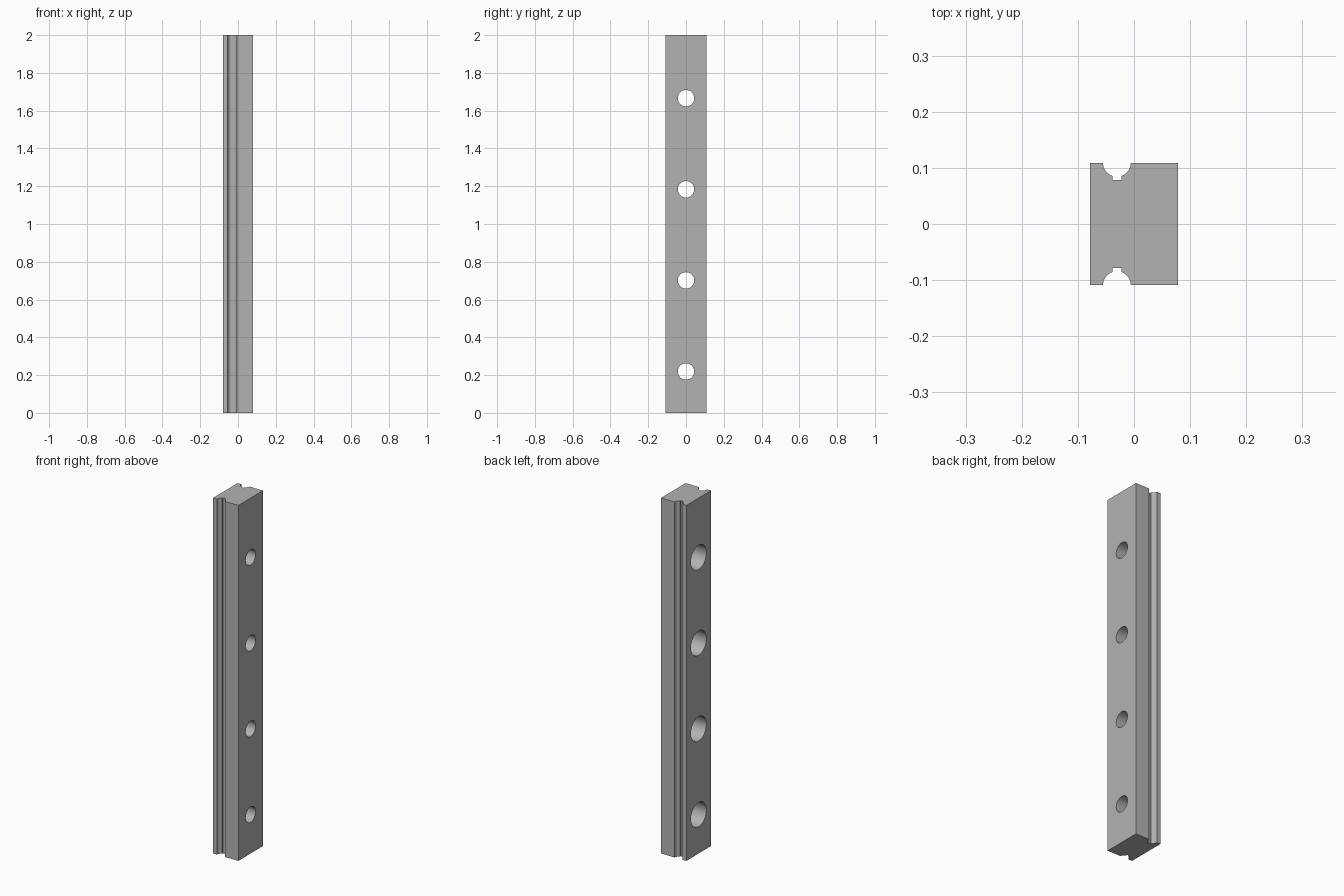
import bpy, bmesh, math

cube = bpy.data.objects.get("Cube")
if cube:
    bpy.data.objects.remove(cube, do_unlink=True)

LENGTH, HALF_X, HALF_Y = 2.0, 0.0785, 0.109
GROOVE_X, GROOVE_R = -0.0305, 0.0248      # ball track
NOTCH_HALF, NOTCH_Y = 0.008, 0.0785       # relief slot in the track
HOLE_R, BORE_R, BORE_DEPTH = 0.0435, 0.0685, 0.09
HOLE_Z = [0.219 + 0.4823 * i for i in range(4)]

steel = bpy.data.materials.new("steel grey")
steel.use_nodes = True
grey = (0.45, 0.45, 0.45, 1)
steel.diffuse_color = grey
steel.node_tree.nodes["Principled BSDF"].inputs["Base Color"].default_value = grey


def add_object(name, bm):
    bmesh.ops.recalc_face_normals(bm, faces=bm.faces)
    mesh = bpy.data.meshes.new(name)
    bm.to_mesh(mesh)
    bm.free()
    mesh.materials.append(steel)
    obj = bpy.data.objects.new(name, mesh)
    bpy.context.collection.objects.link(obj)
    return obj


def half_profile():
    """Back half of the section, running from -x to +x."""
    a0 = math.acos(NOTCH_HALF / GROOVE_R)
    arc = [(GROOVE_R * math.cos(a0 * i / 8), HALF_Y - GROOVE_R * math.sin(a0 * i / 8))
           for i in range(9)]
    right = [(NOTCH_HALF, NOTCH_Y)] + arc[::-1]
    left = [(-x, y) for x, y in right[::-1]]
    groove = [(GROOVE_X + x, y) for x, y in left + right]
    return [(-HALF_X, HALF_Y)] + groove + [(HALF_X, HALF_Y)]


# Rail body: mirrored section extruded upward
back = half_profile()
section = back + [(x, -y) for x, y in reversed(back)]
bm = bmesh.new()
base = bm.faces.new([bm.verts.new((x, y, 0)) for x, y in section])
top = bmesh.ops.extrude_face_region(bm, geom=[base])["geom"]
bmesh.ops.translate(bm, vec=(0, 0, LENGTH),
                    verts=[v for v in top if isinstance(v, bmesh.types.BMVert)])
rail = add_object("guide_rail", bm)

# Stepped cutter for the counterbored screw holes
bm = bmesh.new()
step_x = -HALF_X + BORE_DEPTH
steps = [(-0.1, BORE_R), (step_x, BORE_R), (step_x, HOLE_R), (0.1, HOLE_R)]
SIDES = 48
for z in HOLE_Z:
    rings = [[bm.verts.new((x, r * math.cos(math.tau * i / SIDES),
                            z + r * math.sin(math.tau * i / SIDES)))
              for i in range(SIDES)] for x, r in steps]
    for a, b in zip(rings, rings[1:]):
        for i in range(SIDES):
            j = (i + 1) % SIDES
            bm.faces.new((a[i], a[j], b[j], b[i]))
    bm.faces.new(rings[0])
    bm.faces.new(rings[-1])
cutter = add_object("hole_cutter", bm)
cutter.hide_render = True

# Cut the holes, then shade
cut = rail.modifiers.new("screw_holes", 'BOOLEAN')
cut.operation = 'DIFFERENCE'
cut.solver = 'EXACT'
cut.object = cutter
bpy.ops.object.select_all(action='DESELECT')
bpy.context.view_layer.objects.active = rail
rail.select_set(True)
bpy.ops.object.modifier_apply(modifier=cut.name)
bpy.data.objects.remove(cutter, do_unlink=True)
bpy.ops.object.shade_smooth_by_angle(angle=math.radians(30))
